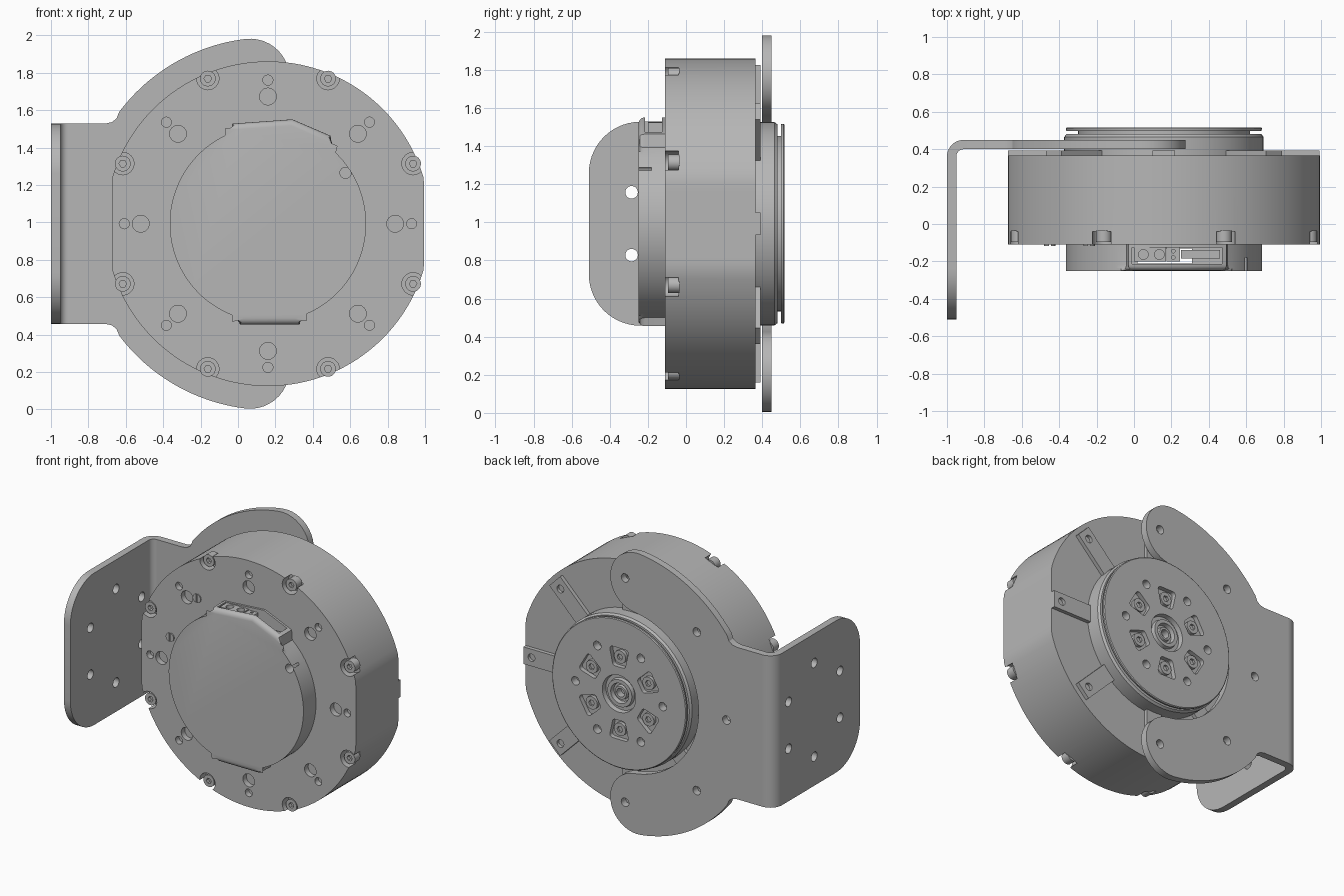
import bpy, bmesh
from math import sin, cos, radians, pi

if "Cube" in bpy.data.objects:
    bpy.data.objects.remove(bpy.data.objects["Cube"])

CENTRE = (0.16, 0, 0.993)      # motor axis runs along y through this point
EIGHTHS = range(0, 360, 45)
SIXTHS = range(0, 360, 60)

grey = bpy.data.materials.new("light_grey_metal")
grey.use_nodes = True
grey.diffuse_color = (0.47, 0.47, 0.47, 1)
grey.node_tree.nodes["Principled BSDF"].inputs["Base Color"].default_value = grey.diffuse_color


def polar(r, deg, c=(0, 0)):
    return (c[0] + r * cos(radians(deg)), c[1] + r * sin(radians(deg)))


def arc(r, a, b, n=16, c=(0, 0)):
    return [polar(r, a + (b - a) * i / n, c) for i in range(n + 1)]


def circle(r, c=(0, 0), n=24, start=0):
    return [polar(r, start + 360 * i / n, c) for i in range(n)]


def rect(u0, v0, u1, v1, deg=0):
    a = radians(deg)
    return [(u * cos(a) - v * sin(a), u * sin(a) + v * cos(a))
            for u, v in ((u0, v0), (u1, v0), (u1, v1), (u0, v1))]


def finish(name, bm):
    bmesh.ops.recalc_face_normals(bm, faces=bm.faces)
    me = bpy.data.meshes.new(name)
    bm.to_mesh(me)
    bm.free()
    me.materials.append(grey)
    ob = bpy.data.objects.new(name, me)
    ob.location = CENTRE
    bpy.context.collection.objects.link(ob)
    return ob


def prisms(name, parts, axis="y", bevel=0):
    """Extrude each (outline, start, end) along an axis into one object."""
    place = {"x": lambda u, v, w: (w, u, v), "y": lambda u, v, w: (u, w, v),
             "z": lambda u, v, w: (u, v, w)}[axis]
    bm = bmesh.new()
    for outline, w0, w1 in parts:
        a = [bm.verts.new(place(u, v, w0)) for u, v in outline]
        b = [bm.verts.new(place(u, v, w1)) for u, v in outline]
        first = bm.faces.new(a)
        bm.faces.new(b[::-1])
        for i in range(len(a)):
            bm.faces.new((a[i - 1], a[i], b[i], b[i - 1]))
        if bevel:
            bmesh.ops.bevel(bm, geom=list(first.edges), offset=bevel, segments=4,
                            profile=0.5, affect="EDGES", clamp_overlap=True)
    return finish(name, bm)


def lathe(name, profile, steps=96):
    bm = bmesh.new()
    vs = [bm.verts.new((r, y, 0)) for r, y in profile]
    es = [bm.edges.new(p) for p in zip(vs, vs[1:])]
    bmesh.ops.spin(bm, geom=vs + es, cent=(0, 0, 0), axis=(0, 1, 0),
                   angle=2 * pi, steps=steps, use_duplicate=False)
    bmesh.ops.remove_doubles(bm, verts=bm.verts, dist=1e-4)
    return finish(name, bm)


def cut(target, parts, axis="y"):
    cutter = prisms("cutter", parts, axis)
    cutter.hide_render = True
    mod = target.modifiers.new("cut", "BOOLEAN")
    mod.operation, mod.solver, mod.object = "DIFFERENCE", "EXACT", cutter
    bpy.context.view_layer.objects.active = target
    bpy.ops.object.modifier_apply(modifier=mod.name)
    bpy.data.objects.remove(cutter)


# Motor housing: a drum with two flattened sides
FRONT, BACK = -0.11, 0.365
drum = [(max(-0.835, min(0.835, x)), z) for x, z in circle(0.868, n=128)]
housing = prisms("motor_housing", [(drum, FRONT, BACK)])
screw_spots = [polar(0.84, a + 22.5) for a in EIGHTHS]
cut(housing, [(circle(0.06, c), -0.2, -0.04) for c in screw_spots])
cut(housing, [(circle(0.045, polar(0.68, a)), -0.2, -0.07) for a in EIGHTHS]
    + [(circle(0.027, polar(0.768, a), 16), -0.2, -0.07) for a in EIGHTHS])

# Socket screws around the front rim
screws = prisms("rim_screws", [(circle(0.042, c), -0.095, -0.035) for c in screw_spots])
cut(screws, [(circle(0.02, c, 6), -0.2, -0.07) for c in screw_spots])

# Two slotted adjusters on the front face
slots = [(-0.4, 0.497), (-0.61, 0.167)]
adjusters = prisms("slotted_adjusters", [(circle(0.031, c), -0.118, -0.1) for c in slots])
cut(adjusters, [(rect(x - 0.005, z - 0.04, x + 0.005, z + 0.04), -0.2, -0.108) for x, z in slots])

# Raised ribs on the back face, each with a screw hole
ribs = prisms("back_ribs", [(rect(0.45, -0.06, 0.833, 0.06, a), 0.35, 0.392) for a in EIGHTHS])
cut(ribs, [(circle(0.027, polar(0.77, a), 16), 0.37, 0.5) for a in EIGHTHS])

# Front cover with a connector bump above and a tab below
cover_outline = (arc(0.525, 112.4, 252, 40) + [(-0.15, -0.538), (0.17, -0.538)]
                 + arc(0.525, 290, 409.6, 36) + [(0.335, 0.47), (0.13, 0.558), (-0.19, 0.535)])
cover = prisms("front_cover", [(cover_outline, -0.25, -0.105)], bevel=0.035)
cut(cover, [(rect(-0.17, -0.215, 0.31, -0.125), 0.39, 0.7)], "z")
cut(cover, [(rect(-0.14, -0.21, 0.15, -0.13), -0.7, 0.5)], "z")
cut(cover, [(circle(0.03, (0.415, 0.272)), -0.3, -0.18)])

# Connectors in the bump
connector = prisms("connector_blocks", [
    (rect(-0.16, -0.2, 0.01, -0.125), 0.4, 0.535),
    (rect(0.015, -0.2, 0.085, -0.125), 0.4, 0.53),
    (rect(0.09, -0.185, 0.3, -0.14), 0.4, 0.45)], "z")
cut(connector, [(circle(0.026, (x, -0.163), 16), 0.5, 0.6) for x in (-0.11, -0.025)]
    + [(circle(0.01, (0.05, y), 8), 0.5, 0.6) for y in (-0.18, -0.145)], "z")

# Output flange with a groove behind its lip and a stepped hub
flange = lathe("output_flange", [
    (0, 0.34), (0.533, 0.34), (0.533, 0.465), (0.522, 0.48), (0.46, 0.48), (0.46, 0.498),
    (0.522, 0.498), (0.524, 0.512), (0.518, 0.517), (0.13, 0.517), (0.125, 0.485),
    (0.1, 0.485), (0.095, 0.51), (0.07, 0.51), (0.065, 0.48), (0.05, 0.48),
    (0.045, 0.5), (0.03, 0.5), (0.03, 0.45), (0, 0.45)])


def pocket(a):
    """Rounded wedge pocket, wider toward the rim."""
    x, z = polar(1, a)
    corners = ((0.21, -0.03), (0.3, -0.05), (0.3, 0.05), (0.21, 0.03))
    pts = []
    for i, (u, v) in enumerate(corners):
        c = (u * x - v * z, u * z + v * x)
        pts += arc(0.022, a + 180 + 90 * i, a + 270 + 90 * i, 5, c)
    return pts


cut(flange, [(pocket(a + 30), 0.485, 0.6) for a in SIXTHS]
    + [(circle(0.03, polar(0.34, a), 16), 0.46, 0.6) for a in SIXTHS])
bolt_spots = [polar(0.255, a + 30) for a in SIXTHS]
bolts = prisms("flange_bolts", [(circle(0.045, c), 0.475, 0.508) for c in bolt_spots])
cut(bolts, [(circle(0.022, c, 6), 0.492, 0.6) for c in bolt_spots])

# Bracket plate: a C-shaped fork with rounded ends, joined to a straight arm
END = 97
upper = ([(-1.07, 0.535), (-0.87, 0.535), (-0.835, 0.543), (-0.81, 0.562)]
         + arc(0.995, 143, END, 24)
         + arc(0.211, END, END - 180, 20, polar(0.784, END))[1:]
         + arc(0.573, END, 178, 28)[1:])
plate = prisms("bracket_plate", [(upper + [(x, -z) for x, z in reversed(upper)], 0.4, 0.45)])
cut(plate, [(circle(0.03, polar(0.79, a), 20), 0.3, 0.6) for a in range(90, 271, 45)])

# Bracket bend
BEND = (-1.07, 0.36)
prisms("bracket_bend", [(arc(0.09, 90, 180, 10, BEND) + arc(0.04, 180, 90, 10, BEND),
                         -0.535, 0.535)], "z")

# Bracket wing with rounded front corners and a ring of six holes
R = 0.27
wing_outline = ([(0.36, 0.535)] + arc(R, 90, 180, 14, (R - 0.51, 0.535 - R))
                + arc(R, 180, 270, 14, (R - 0.51, R - 0.535)) + [(0.36, -0.535)])
wing = prisms("bracket_wing", [(wing_outline, -1.16, -1.11)], "x")
cut(wing, [(circle(0.033, polar(0.33, a + 30), 20), -1.3, -1) for a in SIXTHS], "x")

# Smooth the round walls while keeping edges crisp
for ob in bpy.context.collection.objects:
    if ob.type == "MESH" and grey.name in ob.data.materials:
        bpy.ops.object.select_all(action="DESELECT")
        ob.select_set(True)
        bpy.context.view_layer.objects.active = ob
        bpy.ops.object.shade_smooth_by_angle(angle=radians(30))
